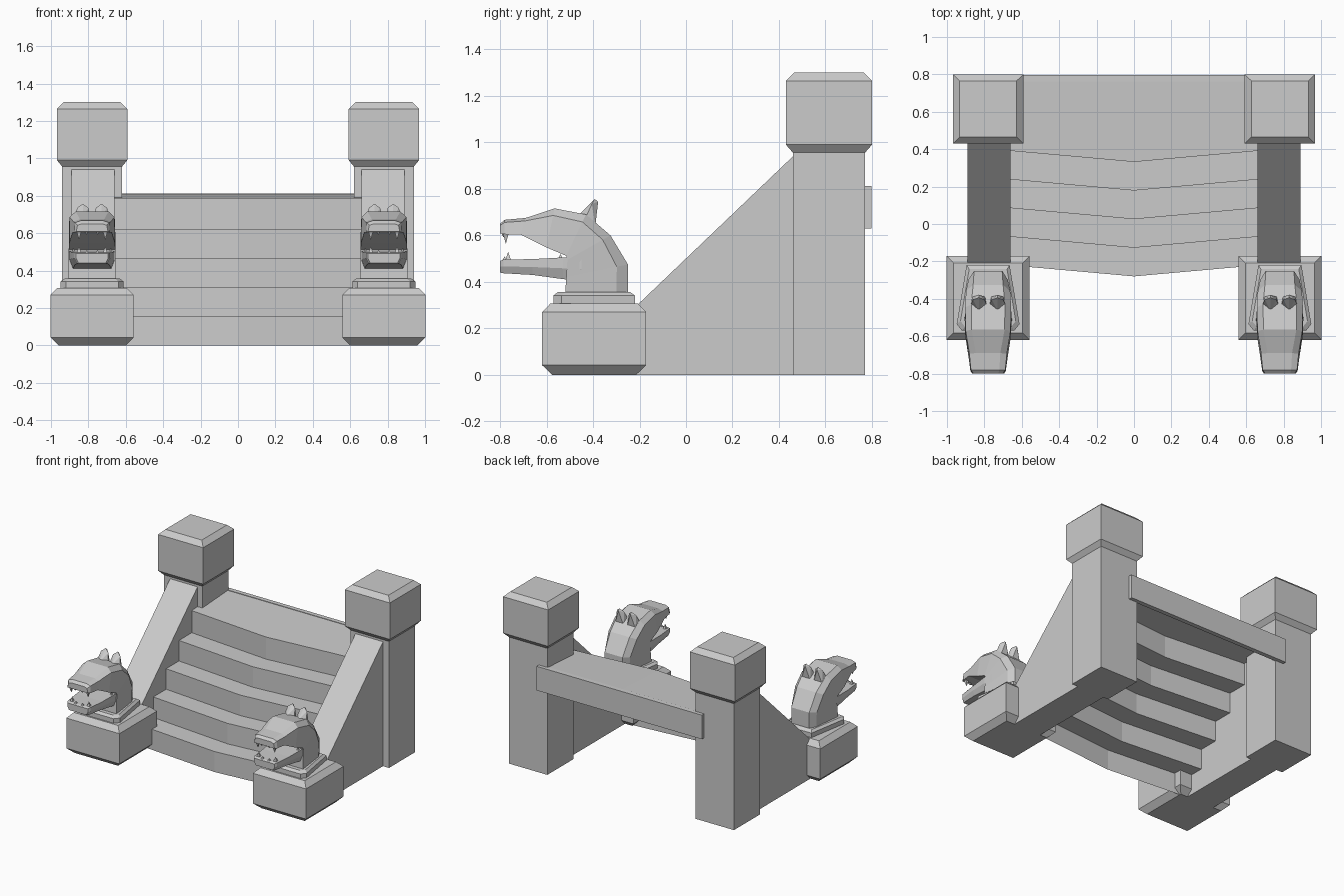
import bpy, bmesh

if "Cube" in bpy.data.objects:
    bpy.data.objects.remove(bpy.data.objects["Cube"])

CX = 0.78  # x centre of the posts, pedestals and heads


def finish(name, bm, mirror=True):
    bmesh.ops.recalc_face_normals(bm, faces=bm.faces)
    me = bpy.data.meshes.new(name)
    bm.to_mesh(me)
    bm.free()
    ob = bpy.data.objects.new(name, me)
    bpy.context.collection.objects.link(ob)
    if mirror:
        m = ob.modifiers.new("mirror", 'MIRROR')
        m.use_mirror_merge = False
    return ob


def loft(bm, rings, closed=True):
    """Skin a list of equal-length rings; closed rings get end caps."""
    vs = [[bm.verts.new(p) for p in r] for r in rings]
    n = len(vs[0])
    for a, b in zip(vs, vs[1:]):
        for i in range(n if closed else n - 1):
            j = (i + 1) % n
            bm.faces.new((a[i], a[j], b[j], b[i]))
    if closed:
        bm.faces.new(vs[0])
        bm.faces.new(vs[-1])


def rect(cx, cy, hx, hy, z):
    return [(cx - hx, cy - hy, z), (cx + hx, cy - hy, z),
            (cx + hx, cy + hy, z), (cx - hx, cy + hy, z)]


def block(name, cx, cy, layers, mirror=True):
    """Stack of rectangles: layers of (half x, half y, z)."""
    bm = bmesh.new()
    loft(bm, [rect(cx, cy, *l) for l in layers])
    return finish(name, bm, mirror)


def section(back, front, wt, wm, wf, t=0.18):
    """Six-sided head section between a crest point and an underside point."""
    y, z = (back[k] + (front[k] - back[k]) * t for k in (0, 1))
    return [(CX - wt, *back), (CX + wt, *back), (CX + wm, y, z),
            (CX + wf, *front), (CX - wf, *front), (CX - wm, y, z)]


def hull(bm, pts):
    vs = [bm.verts.new(p) for p in pts]
    bmesh.ops.convex_hull(bm, input=vs)


# Back posts with chamfered caps
block("back_post", CX, 0.615, [(.16, .155, 0), (.16, .155, .96)])
block("post_cap", CX, 0.615, [(.155, .15, .95), (.188, .185, .99),
                              (.188, .185, 1.265), (.152, .15, 1.30)])

# Front pedestals
block("pedestal", CX, -0.395, [(.18, .18, 0), (.222, .224, .042),
                               (.222, .224, .27), (.185, .187, .308)])

# Sloping side walls
prof = [(-0.24, 0), (0.50, 0), (0.50, 0.94), (0.46, 0.94), (-0.21, 0.30), (-0.24, 0.27)]
bm = bmesh.new()
loft(bm, [[(x, y, z) for y, z in prof] for x in (0.66, 0.89)])
finish("side_wall", bm)

# Stairs: thin sheet with V-shaped fronts, and a landing rising slightly to the back
rows = []
z = 0
for i in range(5):
    y = -0.28 + 0.153 * i
    top = 0.155 * (i + 1) if i < 4 else 0.787
    for h in (z, top):
        rows.append([(-0.67, y + .06, h), (0, y, h), (0.67, y + .06, h)])
    z = top
rows.append([(x, 0.79, 0.81) for x in (-0.67, 0, 0.67)])
bm = bmesh.new()
loft(bm, rows, closed=False)
finish("stairs", bm, mirror=False)

# Board across the back of the landing
block("back_board", 0, 0.78, [(.69, .017, .63), (.69, .017, .812)], mirror=False)

# Tapered collar under each head
outline = [(-.14, -.57), (.14, -.57), (.168, -.535), (.115, -.22), (-.115, -.22), (-.168, -.535)]
bm = bmesh.new()
loft(bm, [[(CX + x * s, -.40 + (y + .40) * s, h) for x, y in outline]
          for s, h in ((1, .30), (1, .342), (.88, .357))])
finish("neck_collar", bm)

# Neck, skull and snout
bm = bmesh.new()
loft(bm, [section(*s) for s in (
    ((-.25, .345), (-.52, .345), .075, .10, .128),
    ((-.25, .475), (-.515, .42), .075, .105, .125),
    ((-.325, .60), (-.51, .495), .08, .118, .125),
    ((-.43, .69), (-.515, .512), .09, .123, .125),
    ((-.565, .716), (-.60, .548), .088, .12, .122),
    ((-.69, .675), (-.71, .603), .065, .10, .105),
    ((-.78, .667), (-.78, .605), .06, .092, .095),
    ((-.80, .65), (-.80, .608), .055, .078, .085))])
finish("head", bm)

# Lower jaw
bm = bmesh.new()
loft(bm, [section((y, zt), (y, zb), w, w, w * .85, .5) for y, zt, zb, w in (
    (-.45, .50, .405, .12), (-.53, .505, .412, .12),
    (-.66, .498, .43, .11), (-.785, .496, .437, .095), (-.80, .49, .44, .085))])
finish("lower_jaw", bm)

# Ears
bm = bmesh.new()
for s in (-1, 1):
    e = CX + s * .05
    hull(bm, [(e - .042, -.43, .68), (e + .042, -.43, .68), (e, -.465, .685),
              (e - .035, -.39, .64), (e + .035, -.39, .64),
              (e - .03, -.405, .735), (e + .03, -.405, .735),
              (e, -.393, .757), (e, -.378, .745)])
finish("ears", bm)

# Teeth: (x offset, y, root z, tip z, half size)
bm = bmesh.new()
for s in (-1, 1):
    for x, y, zr, zt, r in ((.07, -.775, .615, .563, .014), (.03, -.785, .615, .59, .012),
                            (.07, -.765, .49, .53, .013), (.028, -.78, .49, .51, .012),
                            (.10, -.54, .495, .52, .012)):
        hull(bm, rect(CX + s * x, y, r, r, zr) + [(CX + s * x, y, zt)])
finish("teeth", bm)
